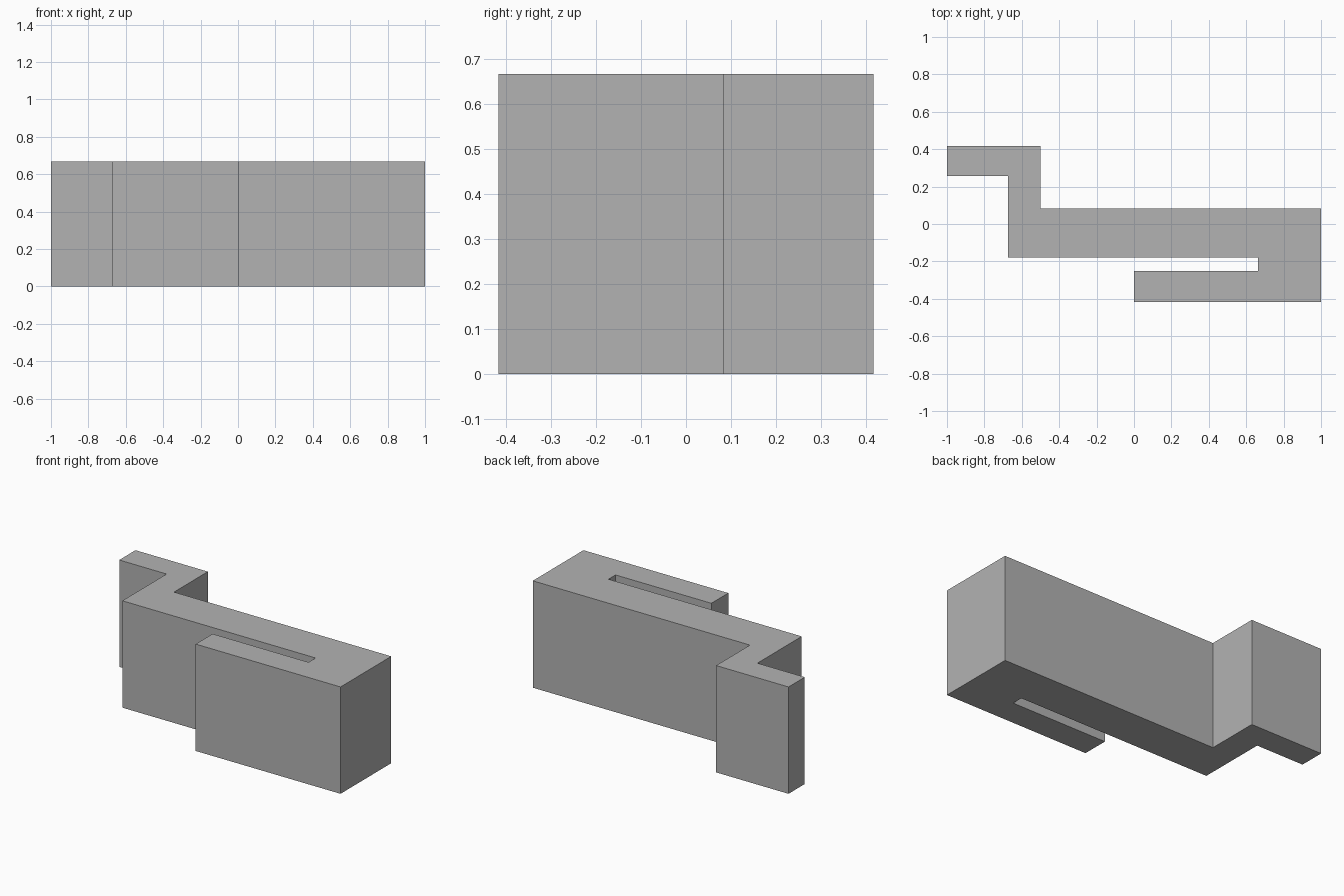
import bpy
import bmesh

cube = bpy.data.objects.get("Cube")
if cube:
    bpy.data.objects.remove(cube, do_unlink=True)

HEIGHT = 0.667

# Plain grey material
grey = bpy.data.materials.new("plain_grey")
grey.use_nodes = True
colour = (0.45, 0.45, 0.45, 1)
grey.diffuse_color = colour
grey.node_tree.nodes["Principled BSDF"].inputs["Base Color"].default_value = colour


def extrude_profile(name, outline, height, material):
    """Raise a closed plan outline into a solid standing on the floor."""
    bm = bmesh.new()
    base = bm.faces.new([bm.verts.new((x, y, 0)) for x, y in outline])
    raised = bmesh.ops.extrude_face_region(bm, geom=[base], use_keep_orig=True)
    top = [v for v in raised["geom"] if isinstance(v, bmesh.types.BMVert)]
    bmesh.ops.translate(bm, verts=top, vec=(0, 0, height))
    bmesh.ops.recalc_face_normals(bm, faces=bm.faces)
    mesh = bpy.data.meshes.new(name)
    bm.to_mesh(mesh)
    bm.free()
    mesh.materials.append(material)
    obj = bpy.data.objects.new(name, mesh)
    bpy.context.collection.objects.link(obj)
    return obj


# Clip plan: stepped tab, long bar, and a folded-back front arm with a slot
outline = [
    (-1, 0.417), (-1, 0.257), (-0.673, 0.257), (-0.673, -0.18),
    (0.662, -0.18), (0.662, -0.25), (0, -0.25), (0, -0.417),
    (1, -0.417), (1, 0.083), (-0.5, 0.083), (-0.5, 0.417),
]
extrude_profile("stepped_clip", outline, HEIGHT, grey)
